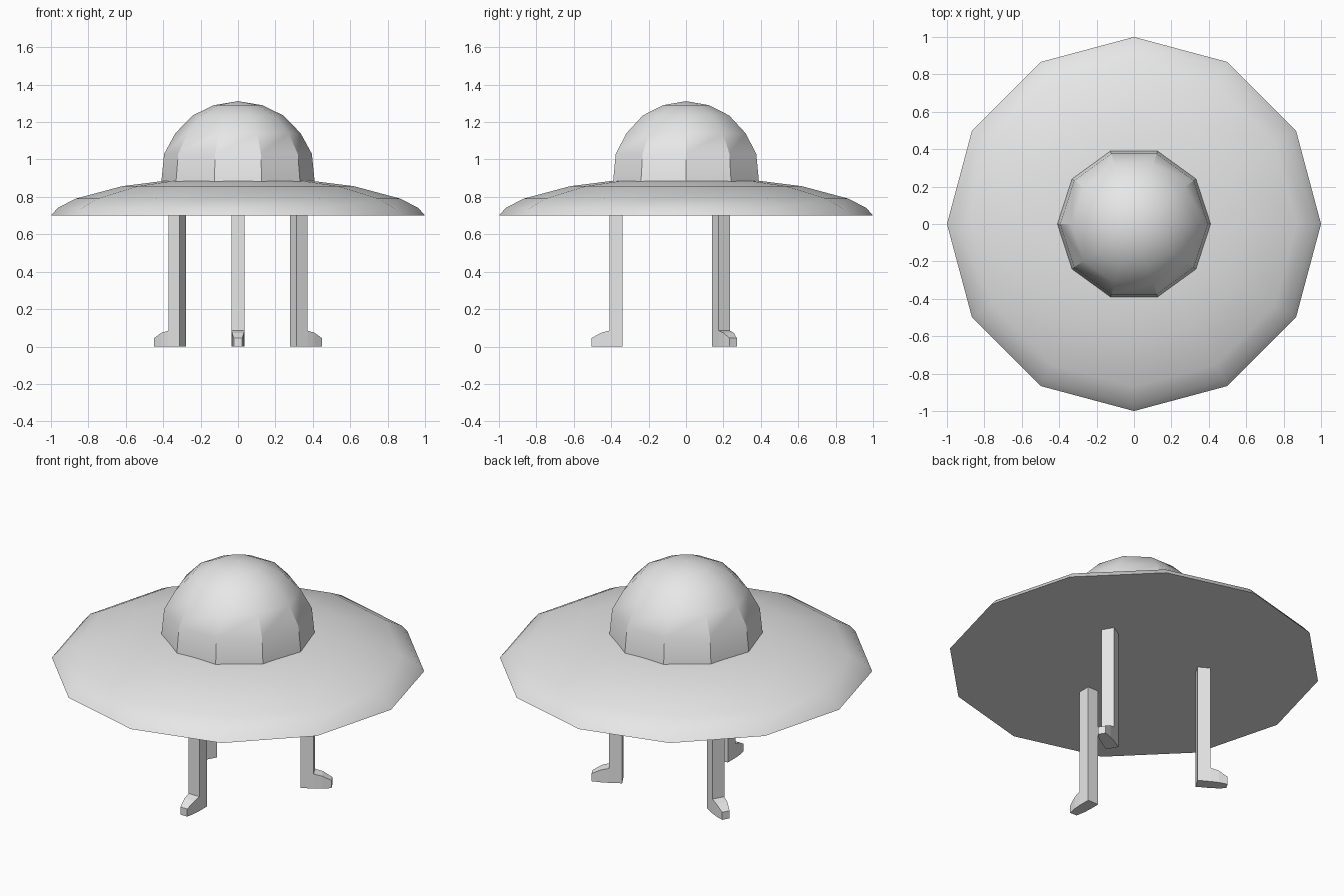
import bpy, bmesh, math

default_cube = bpy.data.objects.get("Cube")
if default_cube:
    bpy.data.objects.remove(default_cube, do_unlink=True)

grey = bpy.data.materials.new("light_grey")
grey.use_nodes = True
grey.diffuse_color = (0.8, 0.8, 0.8, 1)
grey.node_tree.nodes["Principled BSDF"].inputs["Base Color"].default_value = grey.diffuse_color


def finish(name, bm, smooth=False):
    """Turn a bmesh into a named grey object."""
    bmesh.ops.recalc_face_normals(bm, faces=bm.faces)
    mesh = bpy.data.meshes.new(name)
    bm.to_mesh(mesh)
    bm.free()
    mesh.materials.append(grey)
    obj = bpy.data.objects.new(name, mesh)
    bpy.context.collection.objects.link(obj)
    if smooth:
        bpy.ops.object.select_all(action="DESELECT")
        obj.select_set(True)
        bpy.context.view_layer.objects.active = obj
        bpy.ops.object.shade_smooth_by_angle(angle=math.radians(30))
    return obj


def turned(name, profile, apex_z, sides):
    """Faceted solid of revolution with a pointed top and flat base."""
    bm = bmesh.new()
    rings = []
    for r, z in profile:
        angles = [math.tau * i / sides for i in range(sides)]
        rings.append([bm.verts.new((r * math.cos(a), r * math.sin(a), z)) for a in angles])
    apex = bm.verts.new((0, 0, apex_z))
    bm.faces.new(rings[0])
    for i in range(sides):
        j = (i + 1) % sides
        for low, high in zip(rings, rings[1:]):
            bm.faces.new((low[i], low[j], high[j], high[i]))
        bm.faces.new((rings[-1][i], rings[-1][j], apex))
    return finish(name, bm, smooth=True)


def loft(name, stations, angle):
    """Box lofted outward through (distance, height, half width) stations."""
    bm = bmesh.new()
    loops = [[bm.verts.new(p) for p in ((d, -w, 0), (d, w, 0), (d, w, h), (d, -w, h))]
             for d, h, w in stations]
    bm.faces.new(loops[0])
    bm.faces.new(loops[-1])
    for a, b in zip(loops, loops[1:]):
        for i in range(4):
            j = (i + 1) % 4
            bm.faces.new((a[i], a[j], b[j], b[i]))
    finish(name, bm).rotation_euler.z = angle


# Saucer hull and cabin dome
turned("saucer_hull", [(1, 0.70), (0.965, 0.74), (0.87, 0.79), (0.62, 0.857), (0.4, 0.885)], 0.9, 12)
turned("cabin_dome", [(0.411, 0.87), (0.395, 1.03), (0.335, 1.14), (0.243, 1.235), (0.13, 1.29)], 1.312, 10)

# Three landing legs, each with a tapered foot pointing outward
for label, degrees in (("front", -90), ("back_left", 30), ("back_right", 150)):
    turn = math.radians(degrees)
    loft(label + "_leg", [(0.34, 0.70, 0.035), (0.41, 0.70, 0.035)], turn)
    loft(label + "_foot", [(0.41, 0.085, 0.035), (0.455, 0.073, 0.032), (0.505, 0.045, 0.022)], turn)
